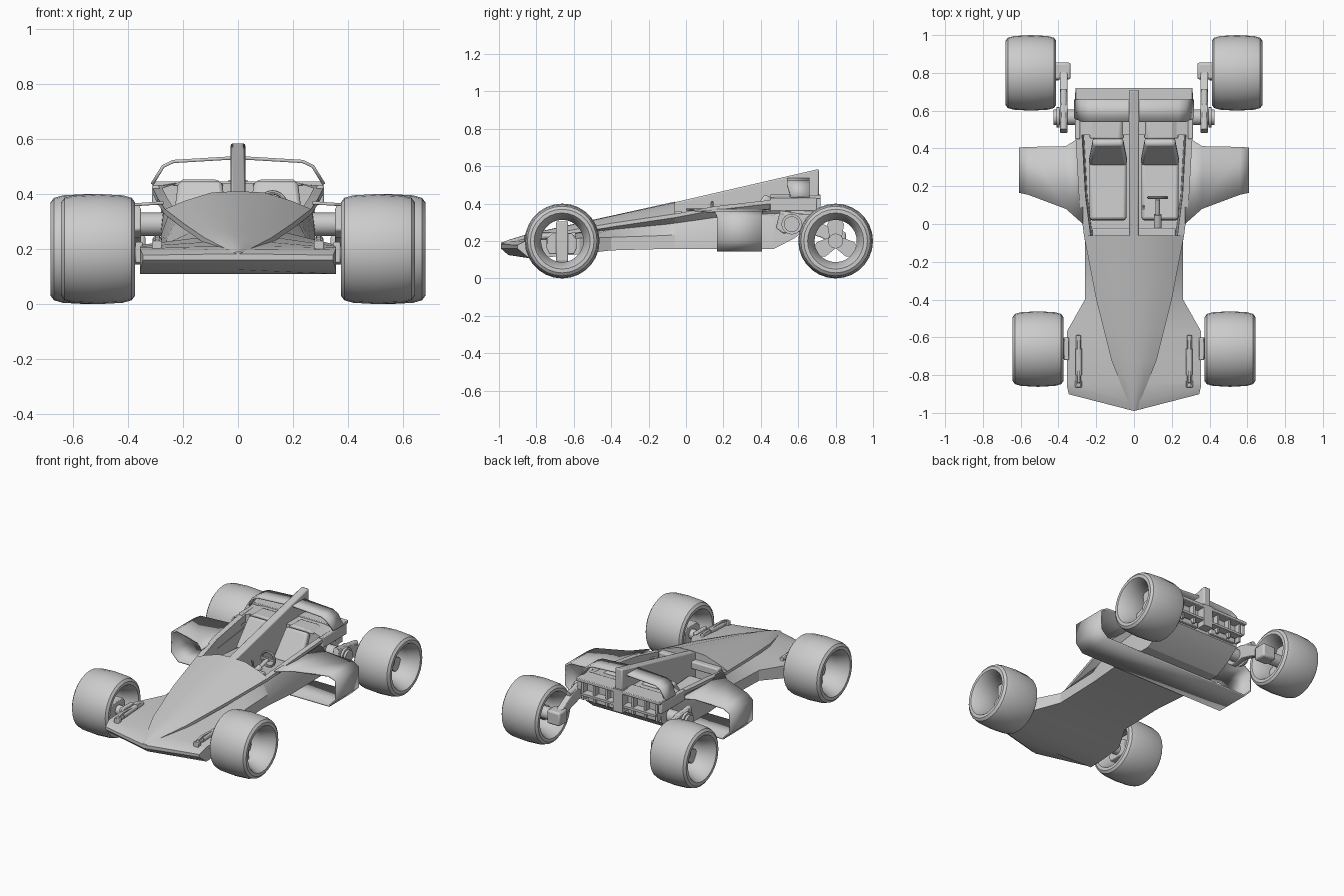
import bpy, bmesh, math
from mathutils import Vector, Matrix

if "Cube" in bpy.data.objects:
    bpy.data.objects.remove(bpy.data.objects["Cube"])


def finish(name, bm, mirror=False, bevel=0, solid=0):
    bmesh.ops.recalc_face_normals(bm, faces=bm.faces)
    me = bpy.data.meshes.new(name)
    bm.to_mesh(me)
    bm.free()
    ob = bpy.data.objects.new(name, me)
    bpy.context.collection.objects.link(ob)
    if mirror:
        ob.modifiers.new("mirror", 'MIRROR')
    if solid:
        m = ob.modifiers.new("thickness", 'SOLIDIFY')
        m.thickness, m.offset = solid, 0
    if bevel:
        m = ob.modifiers.new("bevel", 'BEVEL')
        m.width, m.segments, m.limit_method = bevel, 2, 'ANGLE'
    return ob


def rings(bm, loops, closed=True, wrap=False):
    """Bridge a series of point loops with quads."""
    vs = [[bm.verts.new(p) for p in lp] for lp in loops]
    n = len(vs[0])
    pairs = list(zip(vs, vs[1:])) + ([(vs[-1], vs[0])] if wrap else [])
    for a, b in pairs:
        for i in range(n if closed else n - 1):
            j = (i + 1) % n
            bm.faces.new((a[i], a[j], b[j], b[i]))
    return vs


def prism(name, pts, axis, a, b, **kw):
    """Extrude a 2D outline along x (pts y,z) or y (pts x,z)."""
    bm = bmesh.new()
    put = (lambda p, t: (t, p[0], p[1])) if axis == 'x' else (lambda p, t: (p[0], t, p[1]))
    vs = rings(bm, [[put(p, t) for p in pts] for t in (a, b)])
    for v in vs:
        bm.faces.new(v)
    return finish(name, bm, **kw)


def box(name, x, y, z, tilt=0, taper=1, **kw):
    bm = bmesh.new()
    c = Vector(((x[0] + x[1]) / 2, (y[0] + y[1]) / 2, (z[0] + z[1]) / 2))
    bmesh.ops.create_cube(bm, size=1)
    R = Matrix.Rotation(math.radians(tilt), 4, 'X')
    for v in bm.verts:
        k = taper if v.co.z > 0 else 1
        v.co = c + R @ Vector((v.co.x * (x[1] - x[0]) * k, v.co.y * (y[1] - y[0]), v.co.z * (z[1] - z[0])))
    return finish(name, bm, **kw)


def rod(name, p, q, r, n=16, r2=None, **kw):
    bm = bmesh.new()
    p, q = Vector(p), Vector(q)
    rot = (q - p).to_track_quat('Z', 'Y').to_matrix().to_4x4()
    bmesh.ops.create_cone(bm, cap_ends=True, segments=n, radius1=r, radius2=r2 or r, depth=(q - p).length,
                          matrix=Matrix.Translation((p + q) / 2) @ rot)
    return finish(name, bm, **kw)


def lathe(name, prof, c, n=28, axis='x', **kw):
    """Spin a closed (along axis, radius) profile."""
    bm = bmesh.new()
    loops = []
    for i in range(n):
        s, k = math.sin(2 * math.pi * i / n), math.cos(2 * math.pi * i / n)
        loops.append([Vector(c) + (Vector((t, r * s, r * k)) if axis == 'x' else Vector((r * s, t, r * k)))
                      for t, r in prof])
    rings(bm, loops, wrap=True)
    return finish(name, bm, **kw)


def interp(keys, y):
    for (a, u), (b, v) in zip(keys, keys[1:]):
        if y <= b:
            return u + (v - u) * max(0, y - a) / (b - a)
    return keys[-1][1]


# Body: one loft from nose tip through open cockpit to the tail
RAIL_X = [(-.99, .015), (-.72, .12), (-.4, .2), (-.06, .265), (.15, .292), (.45, .31), (.72, .31)]
RAIL_Z = [(-.99, .187), (-.72, .24), (-.4, .295), (-.06, .345), (.15, .385), (.45, .42), (.72, .44)]
HOOD_Z = [(-.99, .19), (-.9, .225), (-.72, .265), (-.4, .335), (-.06, .41)]
# y, floor half width, floor bottom, floor top, zone (0 hood, 1 cockpit, 2 tail), sweep
STATIONS = [(-.99, .345, .16, .178, 0, 1), (-.95, .355, .125, .2, 0, 1), (-.85, .355, .11, .205, 0, .1),
            (-.72, .356, .115, .21, 0, 0), (-.57, .356, .13, .215, 0, 0), (-.4, .26, .15, .22, 0, 0),
            (-.1, .26, .158, .23, 0, 0), (-.06, .262, .158, .235, 0, 0), (-.06, .262, .158, .235, 1, 0),
            (.15, .28, .158, .25, 1, 0), (.47, .28, .158, .25, 1, 0), (.47, .28, .158, .25, 2, 0),
            (.58, .28, .215, .28, 2, 0), (.66, .28, .28, .32, 2, 0)]
loops = []
for y, wf, zb, zt, zone, sweep in STATIONS:
    wr, zr = interp(RAIL_X, y), interp(RAIL_Z, y)
    half = [(0, zb), (wf, zb), (wf, zt), (max(wr * .9 - .01, .005), zt + (zr - zt) * .55), (wr, zr - .02 * (y > -.9)),
            (wr, zr)]
    if zone == 0:
        zc = interp(HOOD_Z, y)
        half += [(wr * .74, zr + (zc - zr) * .45), (wr * .36, zr + (zc - zr) * .93), (0, zc)]
    elif zone == 1:
        half += [(wr - .035, zr), (wr - .045, .2), (0, .2)]
    else:
        half += [(wr - .035, zr), (.22, .44), (0, .44)]
    full = half + [(-x, z) for x, z in half[-2:0:-1]]
    loops.append([(x, y + .09 * sweep * abs(x) / .35, z) for x, z in full])
bm = bmesh.new()
vs = rings(bm, loops)
bm.faces.new(vs[0])
bm.faces.new(vs[-1])
finish("body", bm)

# Spine fin continuing the hood line
prism("spine_fin", [(-.07, .2), (.47, .2), (.6, .42), (.71, .42), (.71, .585), (-.07, .405)], 'x', -.027, .027,
      bevel=.008)
box("fin_rear_post", (-.035, .035), (.66, .72), (.3, .45))

# Open side tunnels with one flat bottom across the car: x, z, front y, rear y
strip = [(.27, .368, .0, .47), (.36, .362, .08, .412), (.56, .355, .155, .408), (.604, .33, .165, .405),
         (.604, .2, .165, .405), (.555, .15, .165, .405), (0, .15, .165, .405)]
bm = bmesh.new()
rings(bm, [[(x, f, z), (x, r, z)] for x, z, f, r in strip], closed=False)
finish("side_tunnel", bm, mirror=True, solid=.011)

# Rear airfoil hoop and deck
arch = [(.312, .435), (.272, .5), (.235, .518), (0, .532)]
bm = bmesh.new()
rings(bm, [[(x, .54 + .02 * (z < .45), z), (x, .66, z)] for x, z in arch], closed=False)
finish("rear_hoop", bm, mirror=True, solid=.012)
box("rear_deck", (-.31, .31), (.6, .72), (.425, .446), bevel=.004)
box("rear_ledge", (-.275, .275), (.62, .715), (.335, .35))
for i, x in enumerate((.09, .18, .265)):
    box("rear_rib", (x, x + .014), (.63, .70), (.3, .43), mirror=True)
box("rear_lower_panel", (.05, .25), (.6, .68), (.29, .325), mirror=True, bevel=.005)
box("rear_side_cheek", (.285, .312), (.45, .70), (.36, .43), mirror=True, bevel=.005)

# Seats with tapered backs and headrest cowls
box("seat_cushion", (.04, .235), (.02, .33), (.22, .285), tilt=-4, mirror=True, bevel=.015)
box("seat_back", (.035, .24), (.36, .41), (.24, .455), tilt=-32, taper=.78, mirror=True, bevel=.015)
prism("headrest_cowl", [(.05, .43), (.075, .452), (.2, .452), (.24, .43)], 'y', .45, .56, mirror=True, bevel=.008)
box("dashboard", (-.22, .22), (-.07, -.02), (.31, .36), bevel=.008)

# Steering gear on one side
rod("steering_column", (.125, -.06, .31), (.125, .13, .355), .012, 12)
rod("steering_sleeve", (.125, -.04, .315), (.125, .05, .336), .02, 12)
ring = [(.008 * math.cos(i * math.pi / 4), .048 + .008 * math.sin(i * math.pi / 4)) for i in range(8)]
lathe("steering_wheel", ring, (.125, .14, .358), 20, 'y')
box("steering_spoke", (.08, .17), (.133, .147), (.351, .365))
rod("gear_lever", (.05, .1, .26), (.05, .08, .35), .006, 8)

# Nose-mounted dampers
rod("nose_damper", (.293, -.86, .222), (.293, -.59, .232), .013, 12, mirror=True)
rod("nose_damper_sleeve", (.293, -.80, .224), (.293, -.66, .232), .018, 12, mirror=True)
prism("nose_damper_fin", [(-.86, .205), (-.84, .24), (-.8, .25), (-.6, .242), (-.58, .21)], 'x', .285, .3, mirror=True)
box("nose_damper_foot", (.275, .312), (-.865, -.83), (.195, .23), mirror=True, bevel=.004)

# Balloon tyres with dished open rims
tyre = [(-.134, .15), (-.134, .17), (-.122, .186), (-.09, .195), (0, .2), (.09, .195), (.122, .186), (.134, .17),
        (.134, .15), (.125, .143), (.05, .113), (-.05, .113), (-.125, .143)]
lathe("front_wheel", tyre, (.508, -.662, .2), mirror=True)
lathe("rear_wheel", tyre, (.546, .80, .2), mirror=True)

# Front hub and axle
rod("front_axle", (.28, -.662, .18), (.5, -.662, .18), .032, mirror=True)
box("front_upright", (.475, .525), (-.694, -.63), (.09, .305), mirror=True, bevel=.006)
prism("front_hub", [(-.745, .16), (-.73, .13), (-.6, .13), (-.585, .16), (-.585, .21), (-.61, .24), (-.715, .24),
                    (-.745, .21)], 'x', .42, .51, mirror=True, bevel=.005)
box("front_bracket", (.345, .372), (-.72, -.6), (.15, .225), mirror=True, bevel=.005)

# Rear hub: three tapered spokes, axle and trailing arm
for k in range(3):
    a = 2 * math.pi * k / 3
    out = [(.8 + u * math.cos(a) + v * math.sin(a), .2 - u * math.sin(a) + v * math.cos(a))
           for u, v in [(-.045, .09), (-.03, .115), (.03, .115), (.045, .09), (.03, 0), (-.03, 0)]]
    prism("rear_spoke", out, 'x', .52, .56, mirror=True)
rod("rear_axle", (.40, .80, .2), (.57, .80, .2), .04, mirror=True)
box("rear_knuckle", (.335, .43), (.765, .855), (.16, .25), mirror=True, bevel=.012)
prism("trailing_arm", [(.48, .27), (.5, .35), (.62, .345), (.72, .30), (.82, .24), (.82, .17), (.72, .22), (.62, .25),
                       (.52, .24)], 'x', .352, .392, mirror=True, bevel=.006)
rod("arm_pivot", (.27, .565, .29), (.425, .565, .29), .042, mirror=True)
rod("arm_pivot_cap", (.395, .565, .29), (.41, .565, .29), .055, mirror=True)
rod("arm_strut", (.372, .5, .345), (.372, .71, .315), .018, 12, mirror=True)

# Smooth curved faces, keep edges crisp
for ob in bpy.data.objects:
    ob.select_set(True)
    bpy.context.view_layer.objects.active = ob
bpy.ops.object.shade_smooth_by_angle(angle=math.radians(28))
